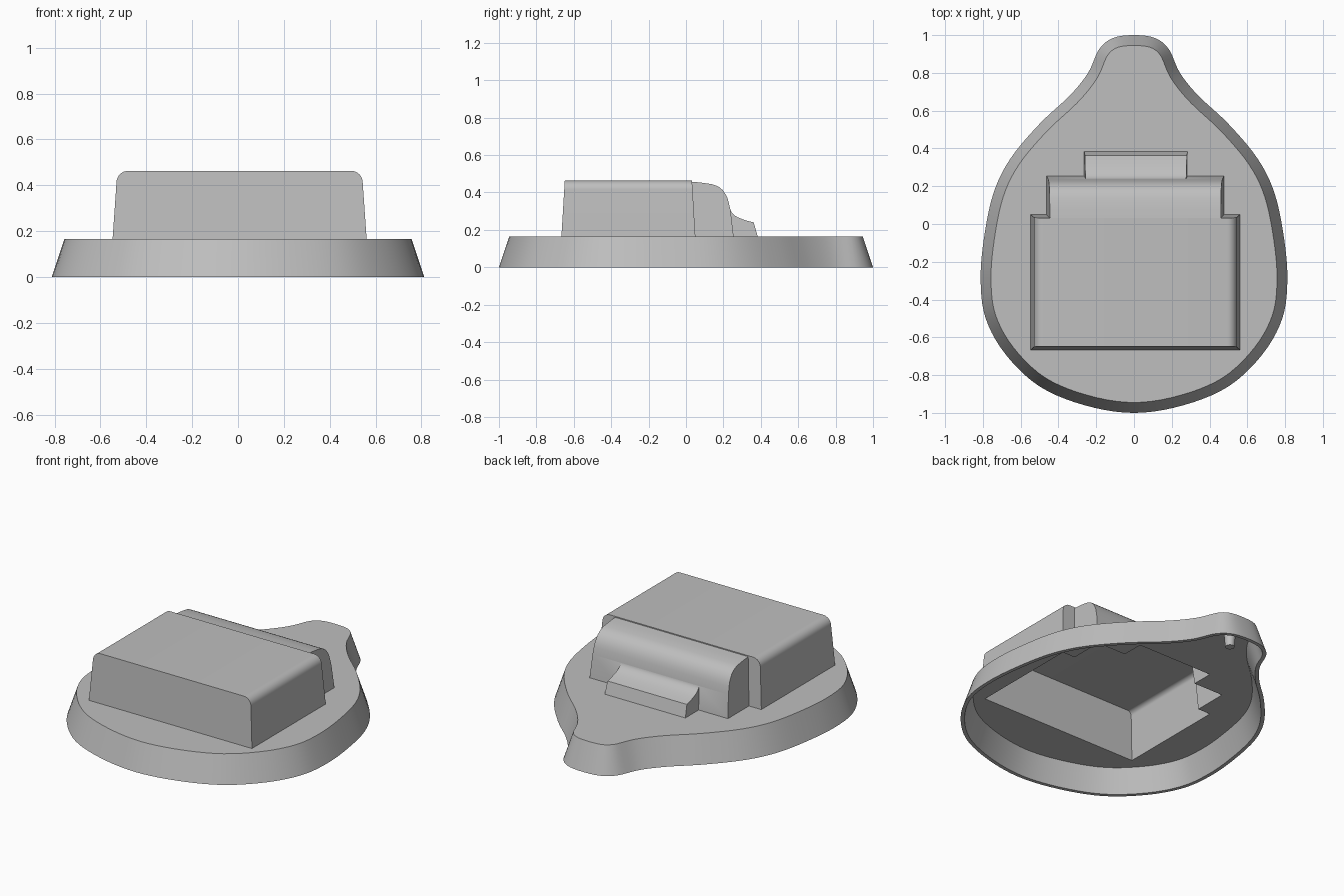
import bpy, bmesh, math
from mathutils import Vector

old = bpy.data.objects.get("Cube")
if old:
    bpy.data.objects.remove(old, do_unlink=True)

WALL = 0.022      # shell thickness
DECK = 0.166      # height of the flat deck
SLOPE = 0.06      # draft of the housing walls
FLARE = 0.055     # how far the skirt leans in

grey = bpy.data.materials.new("plain grey")
grey.use_nodes = True
grey.diffuse_color = (0.52, 0.52, 0.52, 1)
grey.node_tree.nodes["Principled BSDF"].inputs["Base Color"].default_value = (0.52, 0.52, 0.52, 1)


def inset(points, d):
    """Move a counter-clockwise closed polygon inward by d."""
    pts = [Vector(p) for p in points]
    result = []
    for i, p in enumerate(pts):
        a = (p - pts[i - 1]).normalized()
        b = (pts[(i + 1) % len(pts)] - p).normalized()
        n1, n2 = Vector((-a.y, a.x)), Vector((-b.y, b.x))
        result.append(p + (n1 + n2) * d / (1 + n1.dot(n2)))
    return result


def loft(name, rings):
    """Closed solid through rings of equal length."""
    bm = bmesh.new()
    loops = [[bm.verts.new(p) for p in ring] for ring in rings]
    n = len(loops[0])
    for low, high in zip(loops, loops[1:]):
        for i in range(n):
            j = (i + 1) % n
            bm.faces.new((low[i], low[j], high[j], high[i]))
    bm.faces.new(loops[0][::-1])
    bm.faces.new(loops[-1])
    bmesh.ops.recalc_face_normals(bm, faces=bm.faces)
    mesh = bpy.data.meshes.new(name)
    bm.to_mesh(mesh)
    bm.free()
    mesh.materials.append(grey)
    obj = bpy.data.objects.new(name, mesh)
    bpy.context.collection.objects.link(obj)
    return obj


def block(name, profile, axis, lo, hi, wall):
    """Profile (u, z) run along an axis, with end walls that lean inward."""
    rings = []
    for end, sign in ((lo + wall, 1), (hi - wall, -1)):
        ring = []
        for u, z in inset(profile, wall):
            w = end + sign * SLOPE * (z - DECK)
            ring.append((w, u, z) if axis == "x" else (u, w, z))
        rings.append(ring)
    return loft(name, rings)


def combine(target, tool, operation):
    mod = target.modifiers.new("join", "BOOLEAN")
    mod.operation = operation
    mod.solver = "EXACT"
    mod.object = tool
    bpy.context.view_layer.objects.active = target
    bpy.ops.object.modifier_apply(modifier=mod.name)
    bpy.data.objects.remove(tool, do_unlink=True)


# Pear-shaped outline, smoothed through a few points and mirrored
half = [(0, -1), (0.26, -0.96), (0.5, -0.86), (0.68, -0.69), (0.785, -0.5),
        (0.812, -0.3), (0.795, -0.08), (0.745, 0.16), (0.655, 0.345),
        (0.5, 0.53), (0.34, 0.68), (0.243, 0.8), (0.185, 0.925),
        (0.11, 0.985), (0, 1)]
control = [Vector(p) for p in half + [(-x, y) for x, y in half[-2:0:-1]]]
outline = []
STEPS = 5
for i in range(len(control)):
    a, b, c, d = (control[(i + k) % len(control)] for k in (-1, 0, 1, 2))
    for s in range(STEPS):
        t = s / STEPS
        outline.append(0.5 * (2 * b + (c - a) * t + (2 * a - 5 * b + 4 * c - d) * t * t
                              + (3 * b - a - 3 * c + d) * t ** 3))


def skirt(name, bottom, top, wall):
    rings = []
    for z in (bottom, top):
        rings.append([(p.x, p.y, z) for p in inset(outline, wall + FLARE * z / DECK)])
    return loft(name, rings)


# Main housing profile: leaning sides and rounded top edges
MID, HALF, TOP, R, LOW = 0.007, 0.5545, 0.463, 0.05, 0.1
base_half = HALF + SLOPE * (DECK - LOW)
top_half = HALF - SLOPE * (TOP - DECK)
arc = [(top_half - R + R * math.cos(a), TOP - R + R * math.sin(a))
       for a in (math.pi / 2 * k / 8 for k in range(9))]
right = [(base_half, LOW)] + arc
main_profile = [(MID + x, z) for x, z in right] + [(MID - x, z) for x, z in reversed(right)]

# Rounded shoulder and low ledge profiles (y, z)
shoulder_profile = [(-0.1, LOW), (0.262, LOW), (0.238, 0.305), (0.228, 0.348),
                    (0.221, 0.372), (0.21, 0.393), (0.196, 0.413), (0.178, 0.428),
                    (0.158, 0.438), (0.136, 0.445), (0.08, 0.453), (0.0, 0.46), (-0.1, 0.46)]
ledge_profile = [(0.1, LOW), (0.402, LOW), (0.362, 0.24), (0.325, 0.249), (0.297, 0.259),
                 (0.275, 0.268), (0.258, 0.279), (0.246, 0.291), (0.236, 0.308), (0.1, 0.308)]


def body(name, bottom, top, wall):
    """Skirt with the three housing steps joined on."""
    solid = skirt(name, bottom, top, wall)
    combine(solid, block("main_housing", main_profile, "y", -0.666, 0.05, wall), "UNION")
    combine(solid, block("shoulder", shoulder_profile, "x", -0.463, 0.477, wall), "UNION")
    combine(solid, block("ledge", ledge_profile, "x", -0.264, 0.284, wall), "UNION")
    return solid


# Hollow cover, open underneath
cover = body("cover_shell", 0, DECK, 0)
combine(cover, body("cavity", -0.05, DECK - WALL, WALL), "DIFFERENCE")

# Tapered peg under the nose
rings = []
for z, r in ((0.025, 0.026), (DECK - 0.01, 0.037)):
    rings.append([(r * math.cos(a), 0.83 + r * math.sin(a), z)
                  for a in (math.tau * k / 24 for k in range(24))])
peg = loft("locating_peg", rings)

# Smooth curved walls, keep edges crisp
bpy.ops.object.select_all(action="DESELECT")
for obj in (cover, peg):
    obj.select_set(True)
bpy.context.view_layer.objects.active = cover
bpy.ops.object.shade_smooth_by_angle(angle=math.radians(30))
